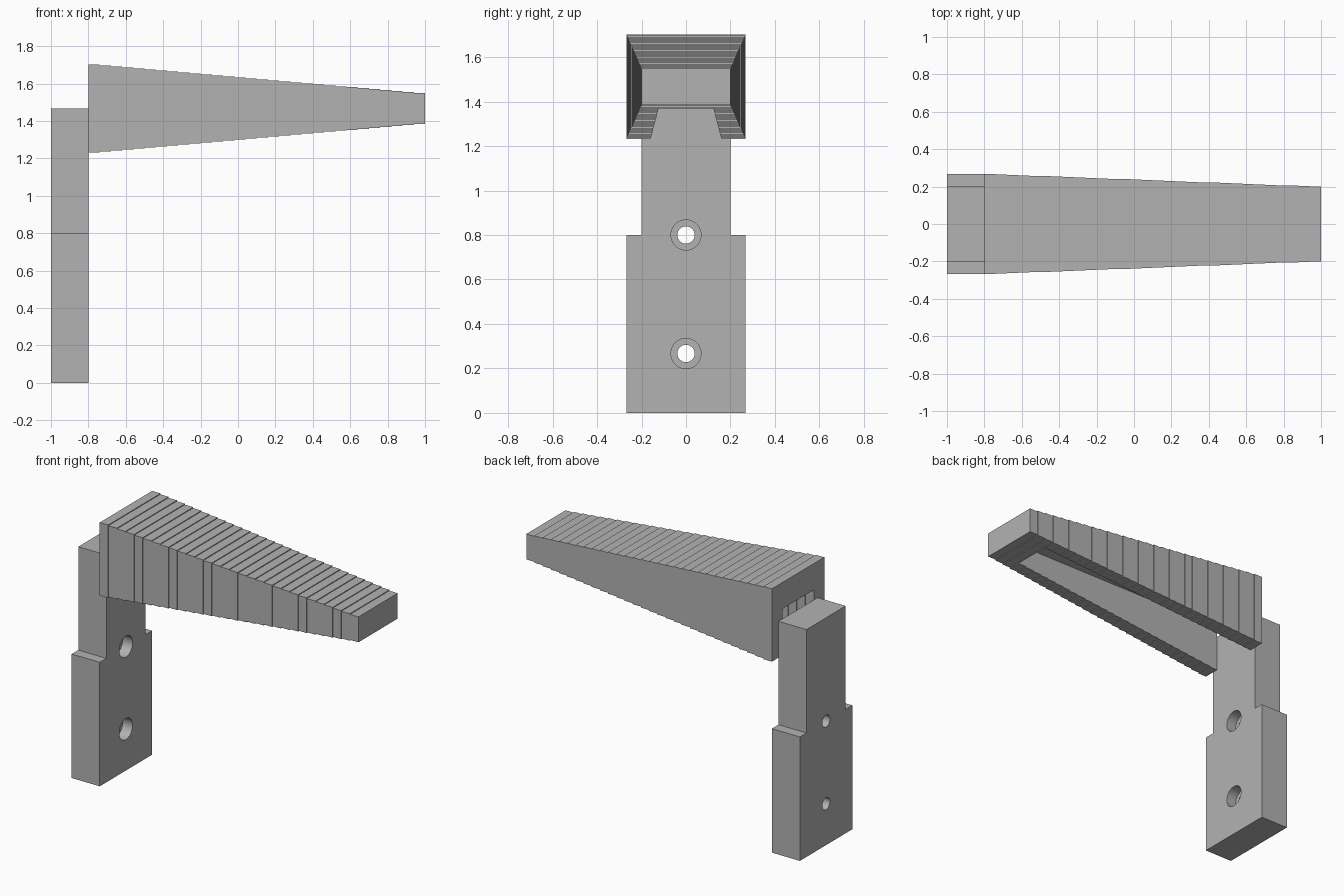
import bpy
import bmesh
import math
from mathutils import Matrix

cube = bpy.data.objects.get("Cube")
if cube:
    bpy.data.objects.remove(cube)

# One grey material
grey = bpy.data.materials.new("plain_grey")
grey.use_nodes = True
colour = (0.45, 0.45, 0.45, 1)
grey.diffuse_color = colour
grey.node_tree.nodes["Principled BSDF"].inputs["Base Color"].default_value = colour

STEPS = 30
X_BACK, X_TIP = -0.8, 1.0
MID_Z = 1.467


def finish(bm, name, helper=False):
    bmesh.ops.recalc_face_normals(bm, faces=bm.faces)
    mesh = bpy.data.meshes.new(name)
    bm.to_mesh(mesh)
    bm.free()
    obj = bpy.data.objects.new(name, mesh)
    mesh.materials.append(grey)
    bpy.context.collection.objects.link(obj)
    obj.hide_render = helper
    obj.hide_viewport = helper
    return obj


def lerp(a, b, t):
    return a + (b - a) * t


def stepped_taper(name, count, section, lead=0.0, helper=False):
    """Stair-stepped bar along x; section(t) gives half width, bottom, top."""
    bm = bmesh.new()
    pitch = (X_TIP - X_BACK) / STEPS
    rings = []
    for i in range(count):
        w, low, high = section(i / (STEPS - 1))
        start = X_BACK + i * pitch - (lead if i == 0 else 0)
        for x in (start, X_BACK + (i + 1) * pitch):
            corners = ((-w, low), (w, low), (w, high), (-w, high))
            rings.append([bm.verts.new((x, y, z)) for y, z in corners])
    for a, b in zip(rings, rings[1:]):
        for k in range(4):
            n = (k + 1) % 4
            bm.faces.new((a[k], a[n], b[n], b[k]))
    bm.faces.new(rings[0])
    bm.faces.new(rings[-1])
    return finish(bm, name, helper)


def cut(obj, cutter):
    mod = obj.modifiers.new("cut", 'BOOLEAN')
    mod.operation = 'DIFFERENCE'
    mod.solver = 'EXACT'
    mod.object = cutter


def arm_section(t):
    half = lerp(0.235, 0.082, t)
    return lerp(0.267, 0.2, t), MID_Z - half, MID_Z + half


def cavity_section(t):
    return lerp(0.16, 0.12, t), 1.1, MID_Z + lerp(0.065, 0.03, t)


# Tapered arm, hollow from below and open at the back
arm = stepped_taper("arm", STEPS, arm_section)
cavity = stepped_taper("arm_cavity_cutter", STEPS - 3, cavity_section, 0.1, True)
cut(arm, cavity)

# Upright plate: T-shaped outline extruded along x
bm = bmesh.new()
half_outline = [(0.267, 0), (0.267, 0.8), (0.2, 0.8), (0.2, MID_Z)]
outline = half_outline + [(-y, z) for y, z in reversed(half_outline)]
face = bm.faces.new([bm.verts.new((-1, y, z)) for y, z in outline])
extruded = bmesh.ops.extrude_face_region(bm, geom=[face])
moved = [v for v in extruded["geom"] if isinstance(v, bmesh.types.BMVert)]
bmesh.ops.translate(bm, verts=moved, vec=(0.2, 0, 0))
post = finish(bm, "upright_plate")


# Screw holes with a wider recess on the arm side
def hole_cutter(name, z, radius, x0, x1):
    bm = bmesh.new()
    place = Matrix.Translation(((x0 + x1) / 2, 0, z)) @ Matrix.Rotation(math.pi / 2, 4, 'Y')
    bmesh.ops.create_cone(bm, cap_ends=True, segments=40, radius1=radius,
                          radius2=radius, depth=x1 - x0, matrix=place)
    return finish(bm, name, True)


for label, z in (("lower", 0.267), ("upper", 0.8)):
    cut(post, hole_cutter(label + "_screw_hole_cutter", z, 0.039, -1.1, -0.7))
    cut(post, hole_cutter(label + "_screw_recess_cutter", z, 0.068, -0.87, -0.7))

# Keep flat faces crisp and round the hole walls
for obj in (arm, post):
    bpy.ops.object.select_all(action='DESELECT')
    obj.select_set(True)
    bpy.context.view_layer.objects.active = obj
    for mod in list(obj.modifiers):
        bpy.ops.object.modifier_apply(modifier=mod.name)
bpy.ops.object.shade_smooth_by_angle(angle=math.radians(30))
